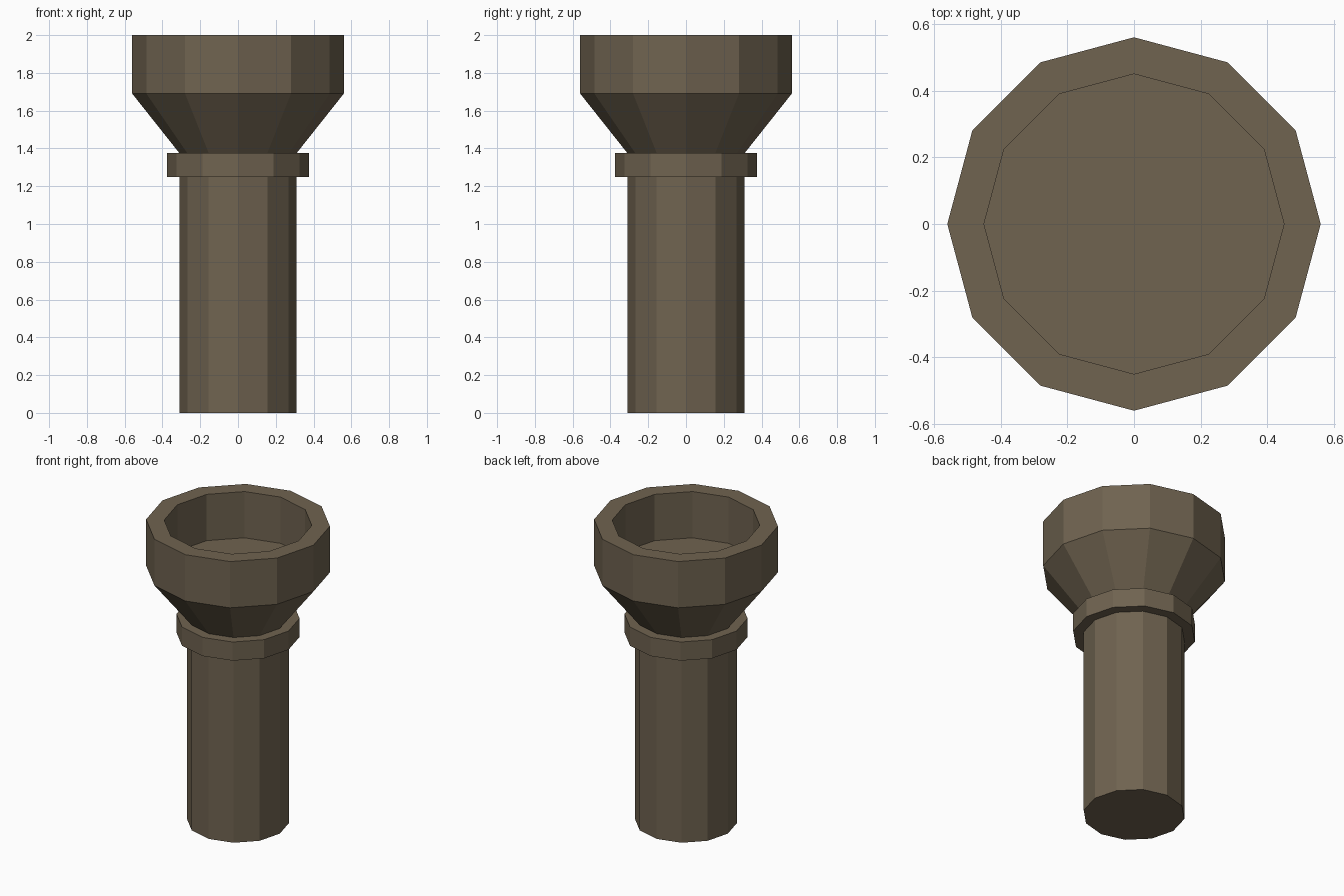
import bpy, bmesh, math

if "Cube" in bpy.data.objects:
    bpy.data.objects.remove(bpy.data.objects["Cube"])

SIDES = 12

mat = bpy.data.materials.new("dark_brown")
mat.diffuse_color = (0.16, 0.125, 0.08, 1)
mat.use_nodes = True
mat.node_tree.nodes["Principled BSDF"].inputs["Base Color"].default_value = mat.diffuse_color


def lathe(name, profile):
    """Revolve (radius, z) points around z; both ends are capped flat."""
    bm = bmesh.new()
    rings = []
    for r, z in profile:
        angles = [2 * math.pi * i / SIDES for i in range(SIDES)]
        rings.append([bm.verts.new((r * math.cos(a), r * math.sin(a), z)) for a in angles])
    for lo, hi in zip(rings, rings[1:]):
        for i in range(SIDES):
            j = (i + 1) % SIDES
            bm.faces.new((lo[i], lo[j], hi[j], hi[i]))
    bm.faces.new(rings[0][::-1])
    bm.faces.new(rings[-1])
    bmesh.ops.recalc_face_normals(bm, faces=bm.faces)
    mesh = bpy.data.meshes.new(name)
    bm.to_mesh(mesh)
    bm.free()
    mesh.materials.append(mat)
    obj = bpy.data.objects.new(name, mesh)
    bpy.context.collection.objects.link(obj)
    return obj


# Straight handle
lathe("handle", [(0.31, 0), (0.31, 1.25)])

# Raised band at the neck
lathe("collar", [(0.375, 1.25), (0.375, 1.375)])

# Flared head with a flat-bottomed recess
lathe("head", [(0.31, 1.375), (0.56, 1.69), (0.56, 2.0), (0.45, 2.0), (0.45, 1.69)])
